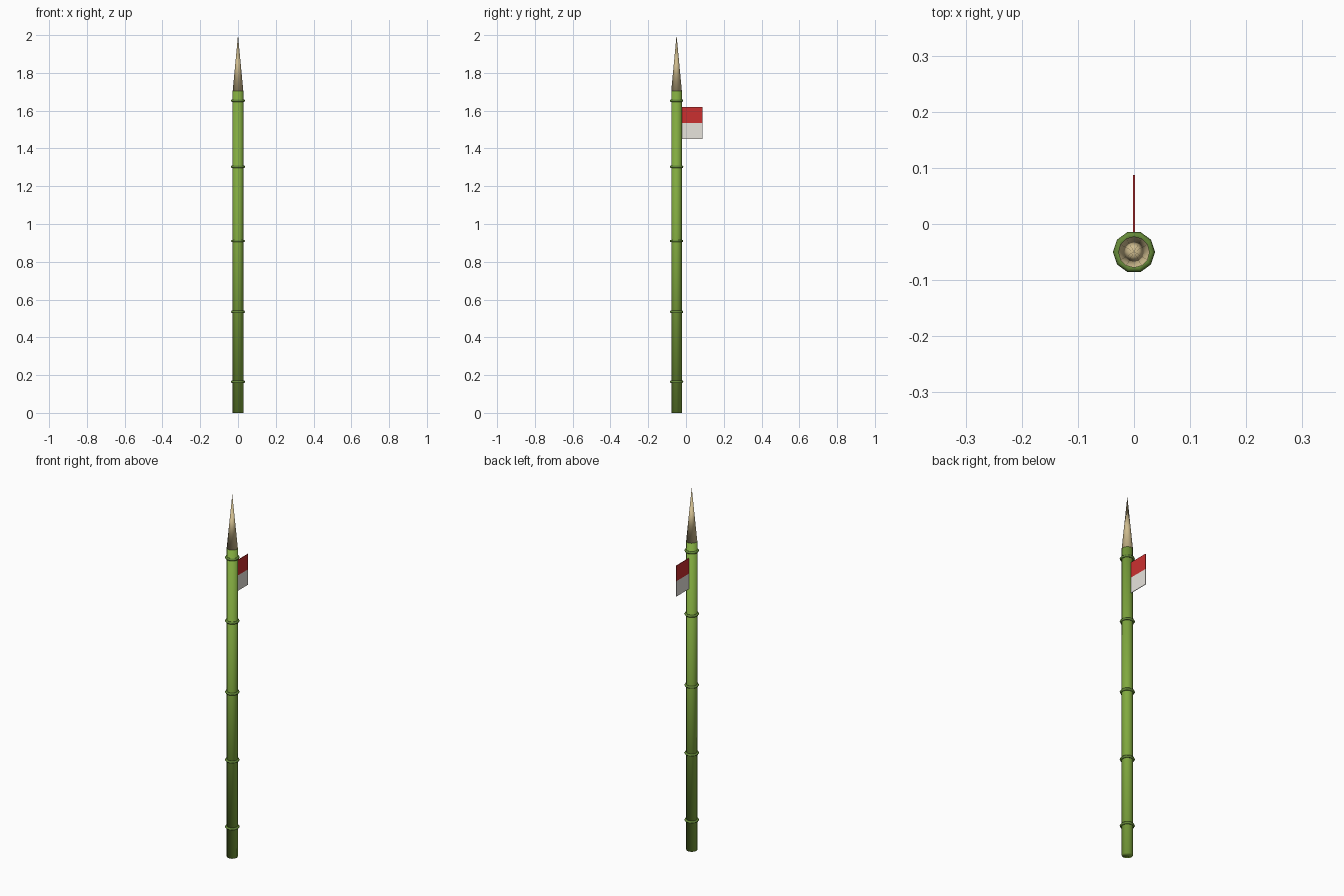
import bpy

if "Cube" in bpy.data.objects:
    bpy.data.objects.remove(bpy.data.objects["Cube"])

POLE_Y = -0.05


def finish(name, color, smooth=True):
    ob = bpy.context.object
    ob.name = name
    mat = bpy.data.materials.get(str(color)) or bpy.data.materials.new(str(color))
    mat.diffuse_color = (*color, 1)
    mat.use_nodes = True
    mat.node_tree.nodes["Principled BSDF"].inputs["Base Color"].default_value = mat.diffuse_color
    ob.data.materials.append(mat)
    if smooth:
        bpy.ops.object.shade_smooth()
    return ob


def flag_stripe(name, z0, z1, color):
    y0, y1 = -0.026, 0.087
    bpy.ops.mesh.primitive_cube_add(size=1, location=(0, (y0 + y1) / 2, (z0 + z1) / 2))
    bpy.context.object.scale = (0.003, y1 - y0, z1 - z0)
    bpy.ops.object.transform_apply(location=False, rotation=False, scale=True)
    finish(name, color, smooth=False)


GREEN = (0.22, 0.40, 0.05)
DARK_GREEN = (0.13, 0.25, 0.04)

# Bamboo pole, softly shaded over its ends
bpy.ops.mesh.primitive_cylinder_add(vertices=12, radius=0.028, depth=1.705,
                                    location=(0, POLE_Y, 0.8525))
finish("bamboo_pole", GREEN)

# Raised joints
for i, z in enumerate((0.165, 0.535, 0.91, 1.303, 1.653)):
    bpy.ops.mesh.primitive_torus_add(major_segments=10, minor_segments=6,
                                     major_radius=0.0305, minor_radius=0.007,
                                     location=(0, POLE_Y, z))
    finish(f"joint_{i + 1}", DARK_GREEN)

# Sharpened tip
bpy.ops.mesh.primitive_cone_add(vertices=12, radius1=0.028, radius2=0, depth=0.295,
                                location=(0, POLE_Y, 1.8525))
finish("sharp_tip", (0.62, 0.50, 0.27))

# Two-stripe pennant
flag_stripe("flag_upper", 1.535, 1.62, (0.60, 0.03, 0.03))
flag_stripe("flag_lower", 1.45, 1.535, (0.80, 0.77, 0.72))
